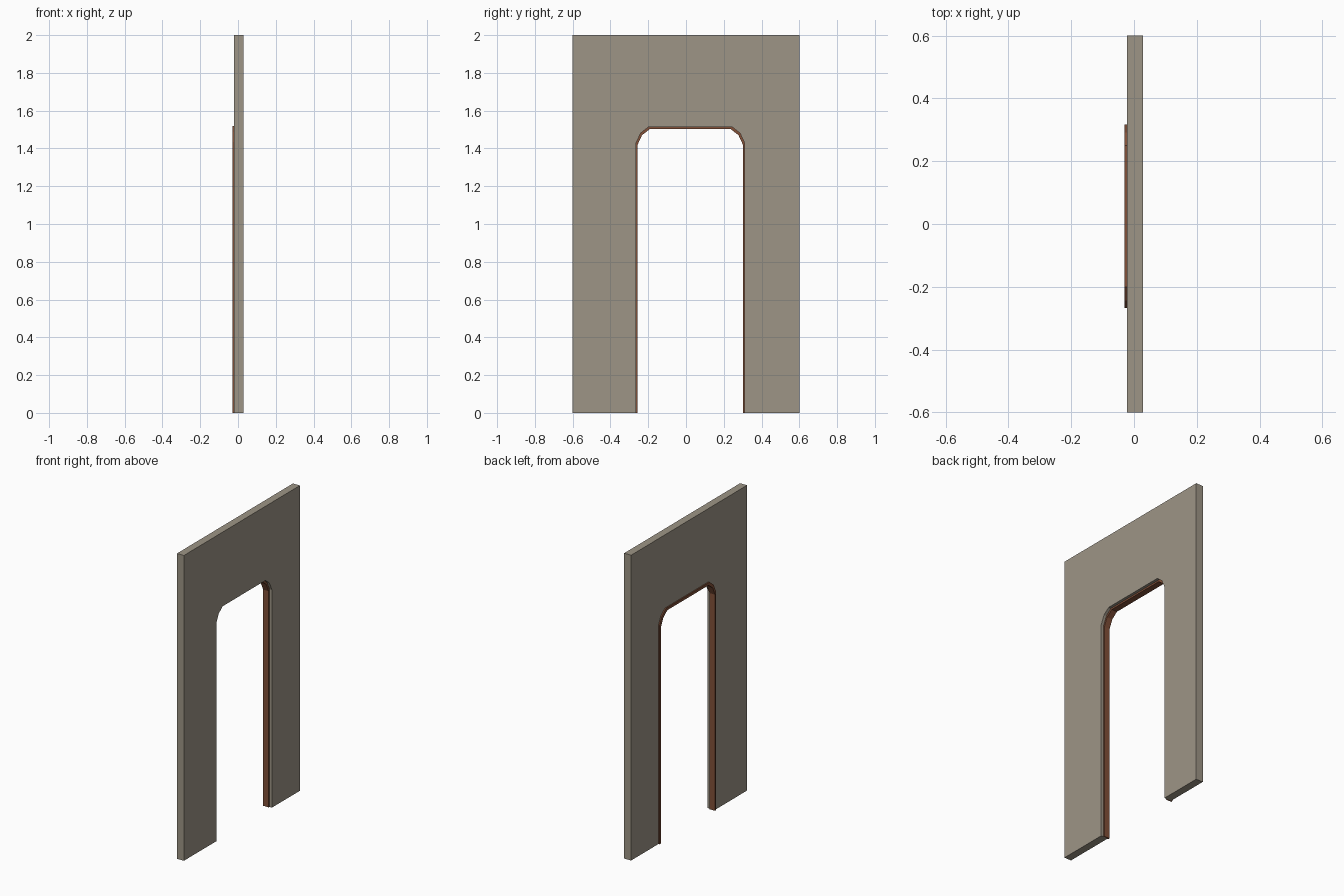
import bpy, bmesh

if "Cube" in bpy.data.objects:
    bpy.data.objects.remove(bpy.data.objects["Cube"])


def arch(left, right, top):
    """Opening outline in (y, z) with faceted upper corners."""
    corner = [(0.0, 0.087), (0.025, 0.033), (0.067, 0.0)]
    a = [(left + dy, top - dz) for dy, dz in corner]
    b = [(right - dy, top - dz) for dy, dz in reversed(corner)]
    return [(left, 0)] + a + b + [(right, 0)]


def extrude_band(name, outer, inner, x0, x1, color):
    """Solid between two matching open outlines, extruded along x."""
    bm = bmesh.new()
    loop = outer + inner[::-1]
    face = bm.faces.new([bm.verts.new((x0, y, z)) for y, z in loop])
    new = bmesh.ops.extrude_face_region(bm, geom=[face], use_keep_orig=True)
    verts = [g for g in new["geom"] if isinstance(g, bmesh.types.BMVert)]
    bmesh.ops.translate(bm, verts=verts, vec=(x1 - x0, 0, 0))
    bmesh.ops.recalc_face_normals(bm, faces=bm.faces[:])
    mesh = bpy.data.meshes.new(name)
    bm.to_mesh(mesh)
    bm.free()
    mat = bpy.data.materials.new(name + "_colour")
    mat.diffuse_color = color
    mat.use_nodes = True
    mat.node_tree.nodes["Principled BSDF"].inputs["Base Color"].default_value = mat.diffuse_color
    mesh.materials.append(mat)
    obj = bpy.data.objects.new(name, mesh)
    bpy.context.collection.objects.link(obj)
    return obj


# Wall panel with an off-centre doorway
panel = [(-0.6, 0), (-0.6, 2), (0.6, 2), (0.6, 0)]
extrude_band("wall", panel, arch(-0.265, 0.311, 1.514), -0.022, 0.028,
             (0.34, 0.30, 0.24, 1))

# Wooden lining that stands slightly proud of the back of the wall
extrude_band("door_frame", arch(-0.268, 0.317, 1.52), arch(-0.258, 0.303, 1.503),
             -0.03, 0.01, (0.22, 0.08, 0.04, 1))
